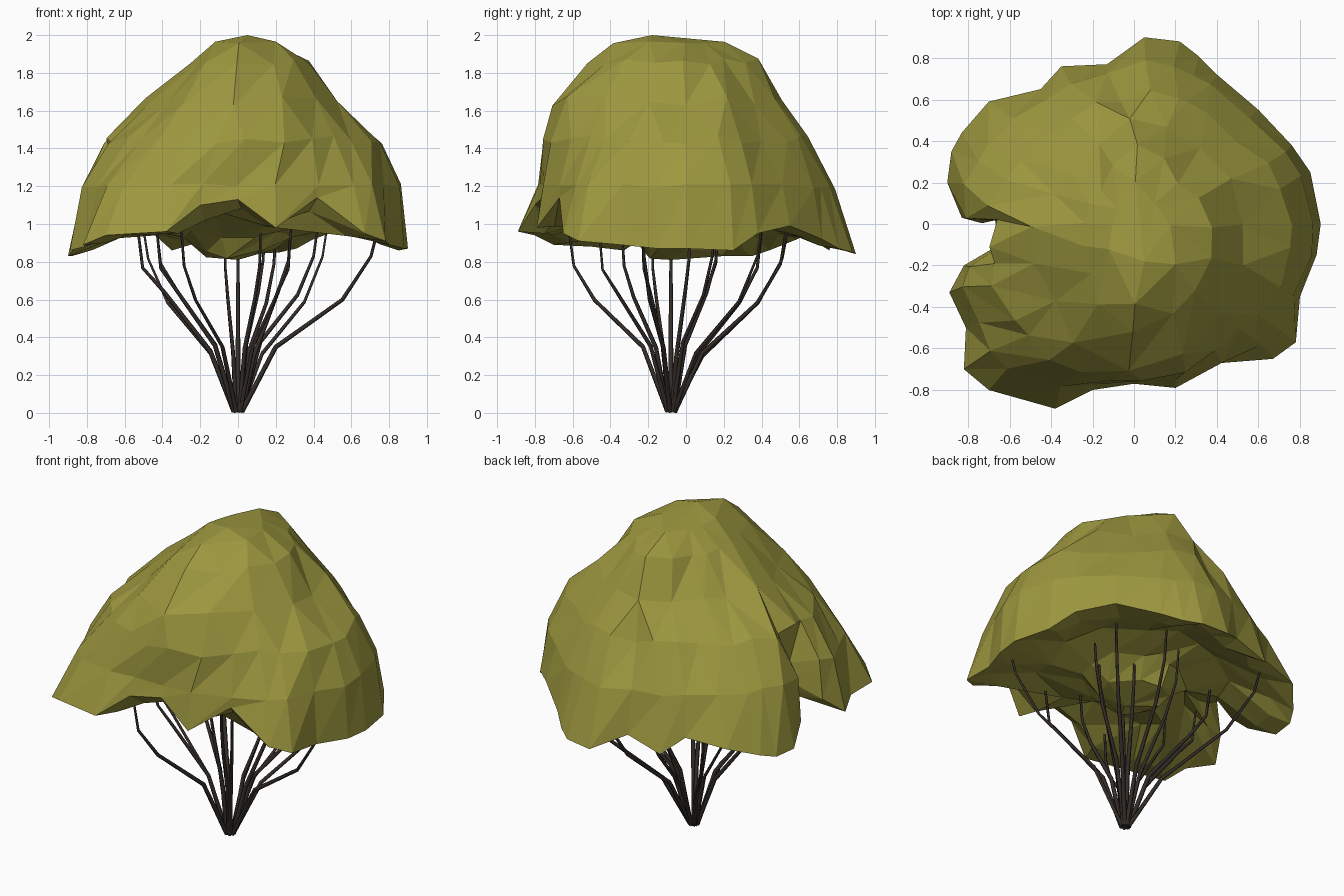
import bpy, bmesh, math, random
from mathutils import Vector

if "Cube" in bpy.data.objects:
    bpy.data.objects.remove(bpy.data.objects["Cube"])

random.seed(4)


def material(name, rgb):
    m = bpy.data.materials.new(name)
    m.diffuse_color = (*rgb, 1)
    m.use_nodes = True
    m.node_tree.nodes["Principled BSDF"].inputs["Base Color"].default_value = m.diffuse_color
    return m


leaf = material("leaf_olive", (0.34, 0.315, 0.05))
bark = material("bark_dark", (0.035, 0.027, 0.022))

# Lower rim of the canopy: x, y, z, counter-clockwise from the right
RIM = [
    (.90, 0, .87), (.85, .25, .86), (.76, .38, .95), (.60, .55, .99), (.40, .72, .92),
    (.31, .81, .87), (.22, .88, .85), (.05, .90, .84), (-.13, .77, .93), (-.35, .76, .86),
    (-.45, .65, .95), (-.70, .59, .92), (-.83, .44, .86), (-.88, .35, .83), (-.90, .20, .83),
    (-.83, .03, .92), (-.67, .02, 1.05), (-.65, -.10, 1.08), (-.82, -.20, .97), (-.89, -.33, .86),
    (-.81, -.50, .88), (-.82, -.70, .89), (-.70, -.80, .94), (-.38, -.89, .96), (-.20, -.80, 1.10),
    (0, -.77, 1.13), (.20, -.79, .98), (.42, -.67, 1.14), (.67, -.65, .95), (.78, -.57, .91),
    (.80, -.35, .89), (.88, -.15, .87)]
N = len(RIM)

# Canopy radius at each height, for every 45 degrees from the right
HEIGHTS = (1.96, 1.86, 1.65, 1.45, 1.2)
RADII = [(.18, .36, .54, .76, .87), (.15, .30, .46, .61, .74),
         (.20, .38, .49, .60, .73), (.10, .23, .39, .53, .68),
         (.10, .22, .47, .69, .84), (.18, .32, .55, .72, .86),
         (.38, .53, .70, .77, .78), (.28, .44, .61, .72, .81)]
# how much each ring evens out the uneven rim angles, and follows the rim radius
EVEN = (1, 1, .8, .4, 0)
FOLLOW = (0, 0, 0, .12, .35)


def radius(angle, level):
    f = (angle / (math.pi / 4)) % 8
    i = int(f) % 8
    return RADII[i][level] * (1 - f + int(f)) + RADII[(i + 1) % 8][level] * (f - int(f))


def jitter(v, amount):
    return v + Vector([random.uniform(-amount, amount) for _ in range(3)])


# Canopy: dome rings, rim, then the hollow underside rings
bm = bmesh.new()
rings = []
for level, z in enumerate(HEIGHTS):
    ring = []
    for i in range(0, N, (4, 2, 2, 1, 1)[level]):
        x, y, zr = RIM[i]
        true = math.atan2(y, x) % (2 * math.pi)
        a = true + (2 * math.pi * i / N - true) * EVEN[level]
        r, rim = radius(a, level), math.hypot(x, y) * .98
        r += (rim - r) * FOLLOW[level]
        if level == 4:
            r = min(r, rim)
        p = Vector((r * math.cos(a), r * math.sin(a), z))
        ring.append(bm.verts.new(jitter(p, (.008, .02, .025, .025, .015)[level])))
    rings.append(ring)
rings.append([bm.verts.new(p) for p in RIM])
# underside: lip, raised hollow, then a lobe hanging in the middle
for f, base, follow, step in ((.86, .94, .6, 1), (.6, 1.0, .25, 2), (.34, .95, 0, 2), (.22, .84, 0, 4)):
    ring = []
    for x, y, zr in RIM[::step]:
        z = base + (zr - .93) * follow
        ring.append(bm.verts.new(jitter(Vector((x * f, y * f, z)), .025)))
    rings.append(ring)


def bridge(a, b):
    # join two rings with triangles; one may have twice the points of the other
    i = j = 0
    na, nb = len(a), len(b)
    while i < na or j < nb:
        if j >= nb or (i < na and (i + 1) / na <= (j + 1) / nb):
            bm.faces.new((a[i % na], a[(i + 1) % na], b[j % nb]))
            i += 1
        else:
            bm.faces.new((a[i % na], b[(j + 1) % nb], b[j % nb]))
            j += 1


for a, b in zip(rings, rings[1:]):
    bridge(a, b)
for ring, tip in ((rings[0], (.05, -.18, 2)), (rings[-1], (0, -.08, .81))):
    v = bm.verts.new(tip)
    for i in range(len(ring)):
        bm.faces.new((ring[i], ring[(i + 1) % len(ring)], v))
bmesh.ops.recalc_face_normals(bm, faces=bm.faces)
me = bpy.data.meshes.new("canopy")
bm.to_mesh(me)
bm.free()
me.materials.append(leaf)
bpy.context.collection.objects.link(bpy.data.objects.new("canopy", me))

# Stems: kinked rods fanning out from one root point
TIPS = [(.74, -.23), (.47, .40), (.42, .15), (.28, .02), (.28, -.46), (.20, .53),
        (.12, -.34), (.14, .17), (0, .40), (-.07, -.18), (-.30, -.62), (-.43, -.23),
        (-.53, -.08), (-.50, .54), (-.43, .17)]
cu = bpy.data.curves.new("stems", 'CURVE')
cu.dimensions = '3D'
cu.bevel_depth = .014
cu.bevel_resolution = 0
cu.use_fill_caps = True
for tx, ty in TIPS:
    a = math.atan2(ty + .08, tx)
    root = Vector((.02 * math.cos(a), -.08 + .02 * math.sin(a), 0.01))
    sp = cu.splines.new('POLY')
    sp.points.add(4)
    path = ((0, 0, 1), (.25, .34, .9), (.74, .61, .75), (.95, .79, .6), (1, .97, .5))
    for k, (f, z, thick) in enumerate(path):
        h = z + (random.uniform(-.04, .04) if 0 < k < 4 else 0)
        sp.points[k].co = (root.x + (tx - root.x) * f, root.y + (ty - root.y) * f,
                           max(h, .006), 1)
        sp.points[k].radius = thick
cu.materials.append(bark)
bpy.context.collection.objects.link(bpy.data.objects.new("stems", cu))
